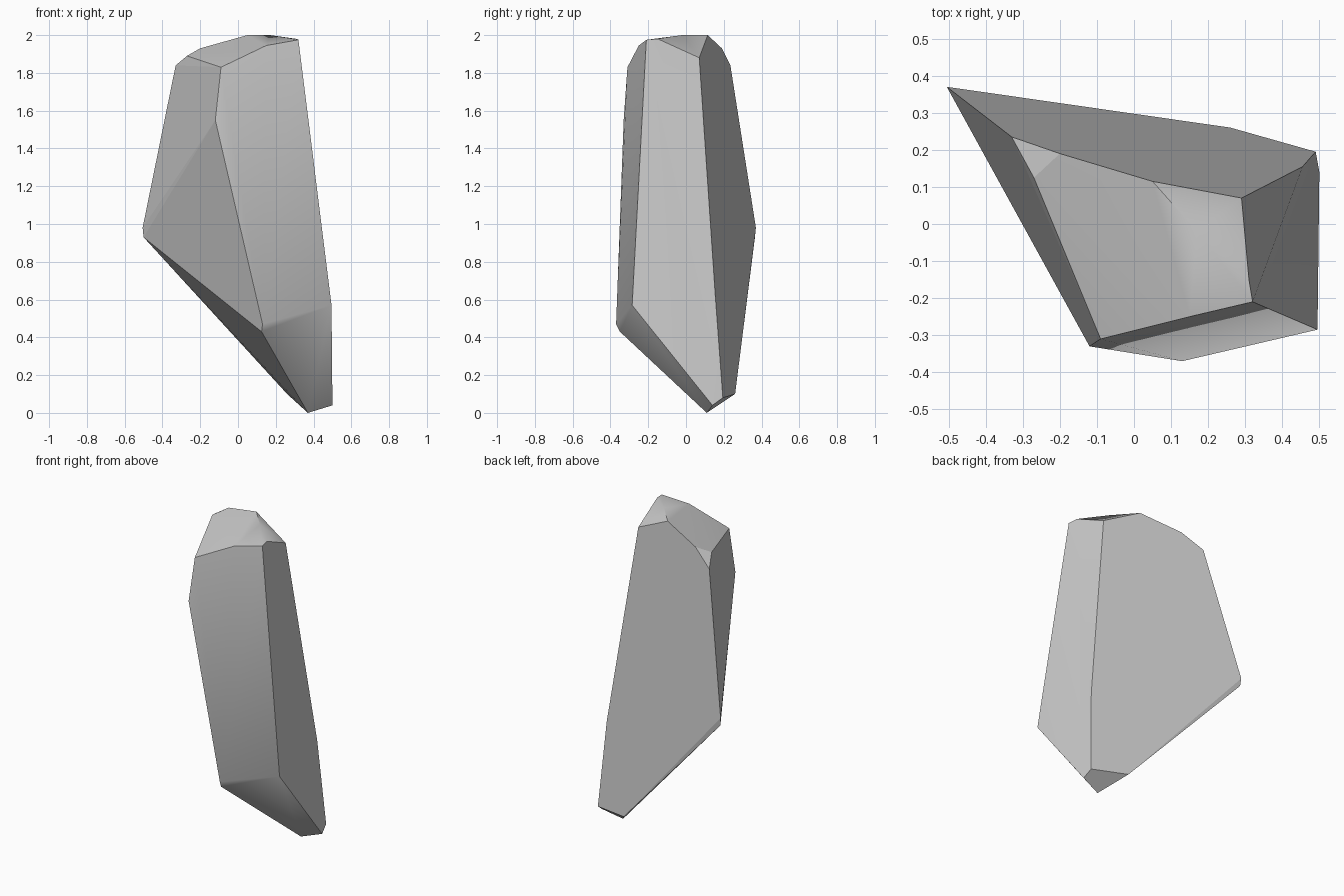
import bpy
import bmesh
import math

old = bpy.data.objects.get("Cube")
if old:
    bpy.data.objects.remove(old, do_unlink=True)

# Stone colour
stone = bpy.data.materials.new("grey_stone")
stone.use_nodes = True
colour = (0.6, 0.6, 0.6, 1)
stone.diffuse_color = colour
stone.node_tree.nodes["Principled BSDF"].inputs["Base Color"].default_value = colour

# Corners of the chipped shard, from the crown down to the pointed foot
crown = [(-.33, .235, 1.84), (-.27, .125, 1.89), (-.2, .19, 1.93),
         (.05, .115, 2), (.17, -.02, 2), (.15, -.25, 1.945),
         (.32, -.21, 1.975), (.31, -.15, 1.98), (.29, .07, 1.88),
         (-.09, -.31, 1.83)]
waist = [(-.12, -.33, 1.55), (-.505, .37, .98), (-.5, .365, .93),
         (.13, -.37, .47), (.125, -.35, .43), (.495, -.285, .57),
         (.455, .155, .62)]
foot = [(.49, .195, .08), (.26, .26, .1), (.37, .11, 0), (.5, .14, .04)]

# Faceted body wrapped around the corners
bm = bmesh.new()
for corner in crown + waist + foot:
    bm.verts.new(corner)
hull = bmesh.ops.convex_hull(bm, input=bm.verts)
loose = [v for v in bm.verts if not v.link_faces]
bmesh.ops.delete(bm, geom=loose, context='VERTS')
bmesh.ops.dissolve_limit(bm, angle_limit=math.radians(3),
                         verts=bm.verts, edges=bm.edges)
bmesh.ops.recalc_face_normals(bm, faces=bm.faces)
mesh = bpy.data.meshes.new("rock_shard")
bm.to_mesh(mesh)
bm.free()
mesh.materials.append(stone)

rock = bpy.data.objects.new("rock_shard", mesh)
bpy.context.collection.objects.link(rock)
bpy.ops.object.select_all(action='DESELECT')
rock.select_set(True)
bpy.context.view_layer.objects.active = rock
bpy.ops.object.shade_smooth_by_angle(angle=math.radians(42))

# Split faces at the back, the right and the underside stay flat
for face in mesh.polygons:
    n = face.normal
    if n.x < -.5 or n.y > .5 or n.z < -.6:
        face.use_smooth = False
